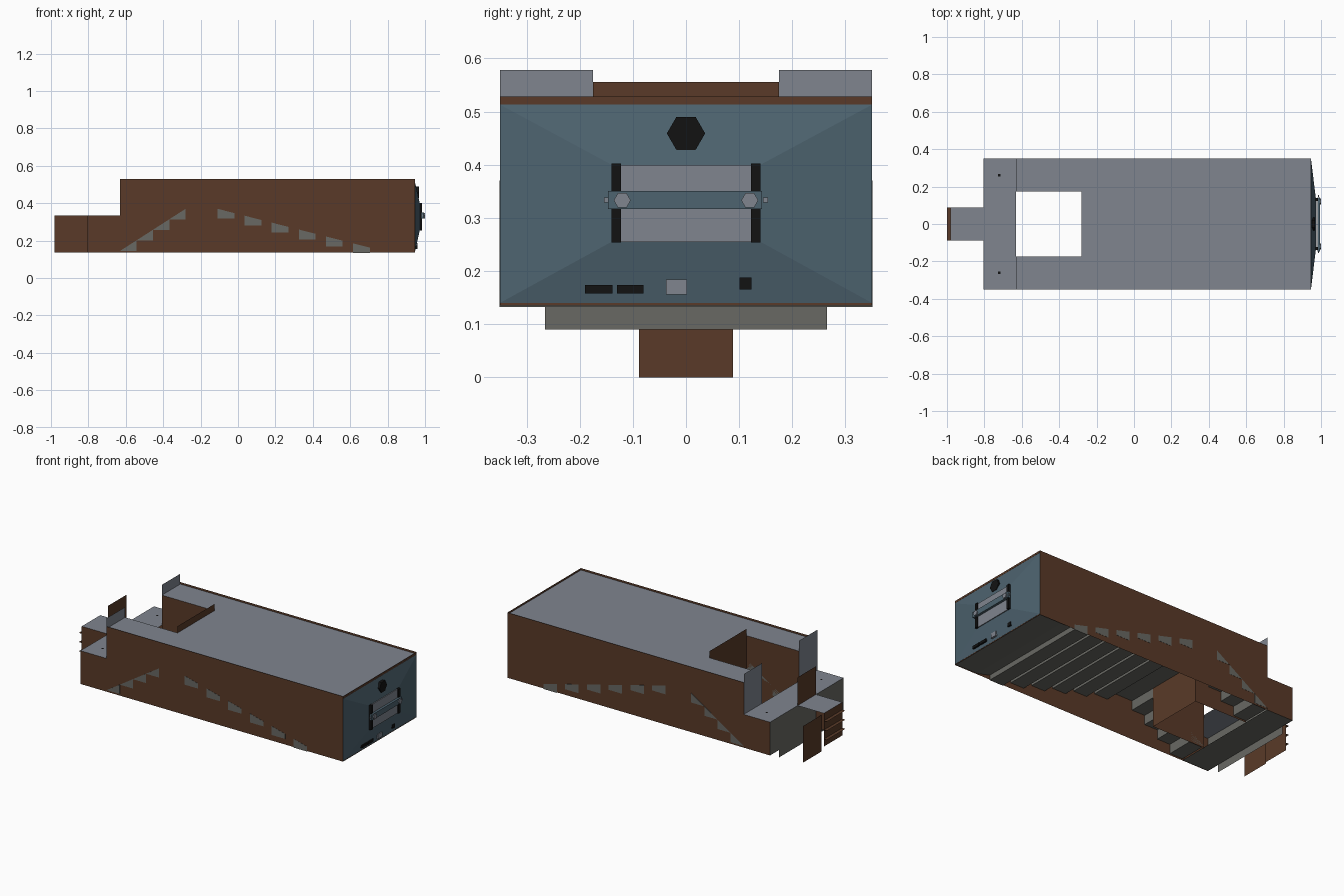
import bpy, bmesh, math

if "Cube" in bpy.data.objects:
    bpy.data.objects.remove(bpy.data.objects["Cube"])


def material(name, r, g, b):
    m = bpy.data.materials.new(name)
    m.diffuse_color = (r, g, b, 1)
    m.use_nodes = True
    m.node_tree.nodes["Principled BSDF"].inputs["Base Color"].default_value = m.diffuse_color
    return m


BROWN = material("rust_brown", 0.10, 0.042, 0.021)
GREY = material("blue_grey", 0.215, 0.235, 0.275)
TEAL = material("slate_teal", 0.075, 0.125, 0.16)
TAN = material("warm_grey", 0.14, 0.14, 0.125)
BLACK = material("black", 0.006, 0.006, 0.006)


def build(name, verts, faces, mat):
    me = bpy.data.meshes.new(name)
    me.from_pydata(verts, [], faces)
    me.materials.append(mat)
    ob = bpy.data.objects.new(name, me)
    bpy.context.collection.objects.link(ob)
    return ob


def sheet_x(name, x, y0, y1, z0, z1, mat):
    return build(name, [(x, y0, z0), (x, y1, z0), (x, y1, z1), (x, y0, z1)], [(0, 1, 2, 3)], mat)


def sheet_z(name, x0, x1, y0, y1, z, mat):
    return build(name, [(x0, y0, z), (x1, y0, z), (x1, y1, z), (x0, y1, z)], [(0, 1, 2, 3)], mat)


def sheet_y(name, y, outline, mat):
    return build(name, [(x, y, z) for x, z in outline], [tuple(range(len(outline)))], mat)


def prism(name, outline, y0, y1, mat):
    """Extrude an x-z outline along y."""
    n = len(outline)
    verts = [(x, y0, z) for x, z in outline] + [(x, y1, z) for x, z in outline]
    faces = [tuple(range(n))[::-1], tuple(range(n, 2 * n))]
    faces += [(i, (i + 1) % n, n + (i + 1) % n, n + i) for i in range(n)]
    ob = build(name, verts, faces, mat)
    bm = bmesh.new()
    bm.from_mesh(ob.data)
    bmesh.ops.recalc_face_normals(bm, faces=bm.faces)
    bm.to_mesh(ob.data)
    bm.free()
    return ob


def box(name, x0, x1, y0, y1, z0, z1, mat):
    return prism(name, [(x0, z0), (x1, z0), (x1, z1), (x0, z1)], y0, y1, mat)


def hexagon(name, x0, x1, y, z, r, mat):
    """Six-sided stud along x."""
    ring = [(r * math.cos(i * math.pi / 3), r * math.sin(i * math.pi / 3)) for i in range(6)]
    verts = [(x, y + a, z + b) for x in (x0, x1) for a, b in ring]
    faces = [(5, 4, 3, 2, 1, 0), (6, 7, 8, 9, 10, 11)]
    faces += [(i, (i + 1) % 6, 6 + (i + 1) % 6, 6 + i) for i in range(6)]
    return build(name, verts, faces, mat)


W, XB, XS, XE = 0.35, -0.805, -0.63, 0.946   # half width, rear, step, front end
ZB, ZD, ZT = 0.135, 0.335, 0.528             # bottom, low deck, wall top
H = 0.175                                    # half width of the shaft

# Side walls with the low rear step
wall = [(XB, ZB), (XE, ZB), (XE, ZT), (XS, ZT), (XS, ZD), (XB, ZD)]
for s, side in ((-1, "front"), (1, "back")):
    sheet_y(side + "_wall", s * W, wall if s < 0 else wall[::-1], BROWN)

# Roof around the shaft, and low rear deck
ZR = 0.516
sheet_z("roof_main", -0.28, XE, -W, W, ZR, GREY)
for s, side in ((-1, "front"), (1, "back")):
    a, b = sorted((s * H, s * W))
    sheet_z(side + "_roof_strip", XS, -0.28, a, b, ZR, GREY)
    sheet_x(side + "_fin", XS, a, b, ZD, 0.578, GREY)
    # shaft side wall
    sheet_y(side + "_shaft_wall", s * H, [(XS, ZB), (-0.28, ZB), (-0.28, ZR), (XS, ZR)], BROWN)
    # stair flight beside the shaft, four steps
    rise, run = 0.225 / 4, 0.35 / 4
    y0, y1 = sorted((s * H, s * (W + 0.001)))
    for i in range(4):
        x, z = XS + i * run, 0.145 + i * rise
        prism(side + "_stair_step", [(x, z), (x + run, z), (x + run, z + rise)], y0, y1, TAN)
    # deck bolt
    sheet_z(side + "_deck_bolt", -0.726, -0.714, s * 0.26 - 0.006, s * 0.26 + 0.006, ZD + 0.002, BLACK)
sheet_x("shaft_end_wall", -0.28, -H, H, ZB, 0.556, BROWN)
sheet_z("rear_deck", XB, XS, -W, W, ZD, GREY)

# Folded floor: flat rear, plateau, rake and flat front
sheet_z("rear_floor", XB, XS, -W, W, ZB + 0.002, TAN)
rake = 0.255
floor = [(-0.28, 0.37), (-0.11, 0.37), (0.79, 0.1405), (XE, 0.139)]
build("raked_floor", [(x, y, z) for x, z in floor for y in (-W, W)],
      [(2 * i, 2 * i + 1, 2 * i + 3, 2 * i + 2) for i in range(3)], TAN)

# Beams hanging under the rake
for i in range(6):
    x = -0.11 + i * 0.145
    z = 0.37 - i * 0.145 * rake
    prism("floor_beam", [(x, z - 0.053), (x + 0.09, z - 0.053), (x + 0.09, z - 0.09 * rake), (x, z)],
          -W - 0.001, W + 0.001, TAN)

# Rear end panel with lower lip and upright panel
sheet_x("rear_panel", XB, -W, W, ZB, ZD, TAN)
sheet_x("rear_lip", XB, -0.265, 0.265, 0.09, ZB, TAN)
sheet_x("rear_upright", XB, -0.088, 0.088, ZD, 0.505, BROWN)

# Rear landing, hanging flap and horizontal slats
sheet_z("landing_top", -0.98, XB, -0.088, 0.088, ZD, GREY)
sheet_y("landing_side", -0.088, [(-0.98, ZB), (XB, ZB), (XB, ZD), (-0.98, ZD)], BROWN)
sheet_x("landing_end", -0.98, -0.088, 0.088, ZB, ZD, BROWN)
sheet_x("hanging_flap", -0.84, -0.088, 0.088, 0.0, 0.22, BROWN)
for z in (0.18, 0.235, 0.29):
    sheet_z("landing_slat", -1.0, -0.98, -0.088, 0.088, z, BROWN)

# Front end: brown backing and tapered teal cover
sheet_x("end_backing", XE - 0.001, -W, W, ZB, ZT, BROWN)
outer = [(XE, -W, 0.14), (XE, W, 0.14), (XE, W, 0.513), (XE, -W, 0.513)]
inner = [(0.972, -0.14, 0.255), (0.972, 0.14, 0.255), (0.972, 0.14, 0.40), (0.972, -0.14, 0.40)]
build("end_cover", outer + inner,
      [(i, (i + 1) % 4, 4 + (i + 1) % 4, 4 + i) for i in range(4)] + [(4, 5, 6, 7)], TEAL)

# Hatch, rails, crossbar and studs
box("hatch", 0.97, 0.977, -0.124, 0.124, 0.255, 0.40, GREY)
for s in (-1, 1):
    y0, y1 = sorted((s * 0.122, s * 0.14))
    box("hatch_rail", 0.965, 0.985, y0, y1, 0.254, 0.402, BLACK)
    hexagon("bar_stud", 0.99, 1.0, s * 0.12, 0.333, 0.016, GREY)
    y0, y1 = sorted((s * 0.145, s * 0.154))
    box("bar_pin", 0.983, 0.99, y0, y1, 0.329, 0.338, GREY)
box("crossbar", 0.98, 0.994, -0.147, 0.143, 0.317, 0.351, TEAL)

# Lamp and small plates on the cover
hexagon("lamp", 0.95, 0.968, 0, 0.459, 0.036, BLACK)
for y0, y1, z0, z1, mat in ((-0.19, -0.138, 0.158, 0.174, BLACK), (-0.13, -0.08, 0.158, 0.174, BLACK),
                            (-0.038, 0.002, 0.156, 0.184, GREY), (0.101, 0.123, 0.165, 0.188, BLACK)):
    box("cover_plate", 0.946, 0.96, y0, y1, z0, z1, mat)
